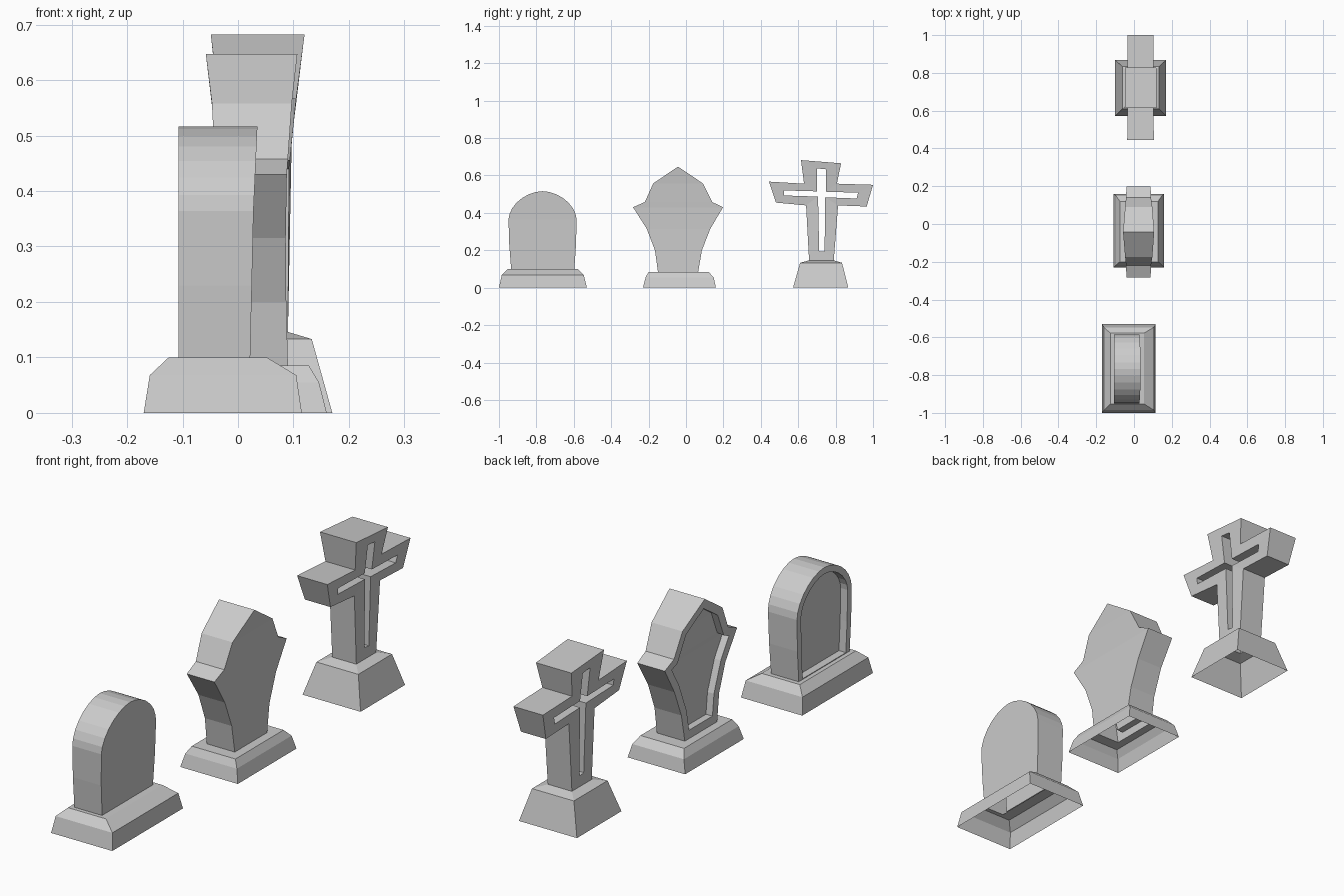
import bpy, bmesh, math

if "Cube" in bpy.data.objects:
    bpy.data.objects.remove(bpy.data.objects["Cube"])


def finish(bm, name):
    bmesh.ops.remove_doubles(bm, verts=bm.verts, dist=1e-4)
    bmesh.ops.recalc_face_normals(bm, faces=bm.faces)
    me = bpy.data.meshes.new(name)
    bm.to_mesh(me)
    bm.free()
    ob = bpy.data.objects.new(name, me)
    bpy.context.collection.objects.link(ob)


def plinth(name, rings):
    """Open-bottomed shell lofted through rectangles (z, x0, x1, y0, y1)."""
    bm = bmesh.new()
    loops = [[bm.verts.new(p) for p in
              ((x0, y0, z), (x1, y0, z), (x1, y1, z), (x0, y1, z))]
             for z, x0, x1, y0, y1 in rings]
    for a, b in zip(loops, loops[1:]):
        for i in range(4):
            j = (i + 1) % 4
            bm.faces.new((a[i], a[j], b[j], b[i]))
    # outward normals for the open shell come from the loop order
    me_name = name
    finish(bm, me_name)


def slab(name, rows, border, depth, open_base=False):
    """Stone slab from rows (z, y_left, y_right, x_back, x_front), panel sunk in -x."""
    bm = bmesh.new()
    V = [[bm.verts.new(p) for p in
          ((xb, yl, z), (xf, yl, z), (xf, yr, z), (xb, yr, z))]
         for z, yl, yr, xb, xf in rows]
    for a, b in zip(V, V[1:]):
        for i in range(4):
            j = (i + 1) % 4
            bm.faces.new((a[i], a[j], b[j], b[i]))
    bmesh.ops.remove_doubles(bm, verts=bm.verts, dist=1e-4)
    bmesh.ops.recalc_face_normals(bm, faces=bm.faces)
    bm.normal_update()
    panel = [f for f in bm.faces if f.normal.x < -0.8]
    bmesh.ops.inset_region(bm, faces=panel, thickness=border,
                           use_boundary=True, use_even_offset=True)
    if open_base:
        verts = {v for f in panel for v in f.verts}
        low = min(v.co.z for v in verts)
        for v in verts:
            if v.co.z < low + 0.01:
                v.co.z = rows[0][0] + 0.003
    bm.normal_update()
    bmesh.ops.inset_region(bm, faces=panel, thickness=0.0003, depth=-depth,
                           use_boundary=True, use_even_offset=True)
    finish(bm, name)


def lerp(table, z):
    for (z0, a0, b0), (z1, a1, b1) in zip(table, table[1:]):
        if z <= z1:
            t = (z - z0) / (z1 - z0)
            return a0 + (a1 - a0) * t, b0 + (b1 - b0) * t
    return table[-1][1:]


# Rounded headstone
plinth("rounded_base", [(0, -.17, .115, -1, -.53), (.068, -.159, .105, -.985, -.547),
                        (.10, -.125, .052, -.952, -.578), (.10, -.075, .022, -.933, -.597)])
rows = [(.10, -.935, -.597, -.107, .022), (.23, -.945, -.588, -.107, .025)]
N = 7
for i in range(N + 1):
    t = math.pi / 2 * i / N
    w = .182 * max(math.cos(t), 0) ** 1.1 if i < N else 0
    h = math.sin(t) ** 1.1
    rows.append((.364 + .152 * h, -.767 - w, -.767 + w, -.107, .028 + .007 * h))
slab("rounded_headstone", rows, .027, .032, True)

# Flared headstone with pointed shoulders
plinth("flared_base", [(0, -.108, .16, -.23, .16), (.055, -.094, .146, -.216, .148),
                       (.085, -.075, .128, -.20, .12), (.085, -.04, .088, -.15, .065)])
slab("flared_headstone", [
    (.085, -.15, .065, -.04, .09), (.20, -.166, .085, -.038, .087),
    (.315, -.21, .13, -.037, .086), (.43, -.283, .198, -.04, .088),
    (.458, -.22, .14, -.042, .09), (.558, -.175, .09, -.047, .097),
    (.647, -.043, -.043, -.058, .107)], .035, .03)

# Cross with a cross-shaped slot
plinth("cross_base", [(0, -.10, .17, .572, .868), (.133, -.062, .133, .61, .834),
                      (.146, -.022, .09, .658, .79)])
outer = [(.658, .146), (.642, .44), (.481, .455), (.444, .567), (.631, .556), (.615, .682),
         (.829, .665), (.807, .556), (1.0, .55), (.966, .434), (.813, .44), (.79, .146)]
slot = [(.712, .195), (.706, .487), (.524, .493), (.524, .52), (.701, .515), (.70, .638),
        (.748, .633), (.748, .513), (.92, .508), (.912, .477), (.744, .483), (.741, .192)]
taper = [(.14, -.022, .09), (.44, -.024, .092), (.56, -.035, .104), (.682, -.049, .12)]
bm = bmesh.new()
loops = [[bm.verts.new((lerp(taper, z)[side], y, z)) for y, z in pts]
         for pts, side in ((outer, 0), (outer, 1), (slot, 1), (slot, 0))]
for k in range(4):
    a, b = loops[k], loops[(k + 1) % 4]
    for i in range(12):
        j = (i + 1) % 12
        if k == 0 and i == 11:
            continue  # open underside
        bm.faces.new((a[i], a[j], b[j], b[i]))
finish(bm, "slotted_cross")
